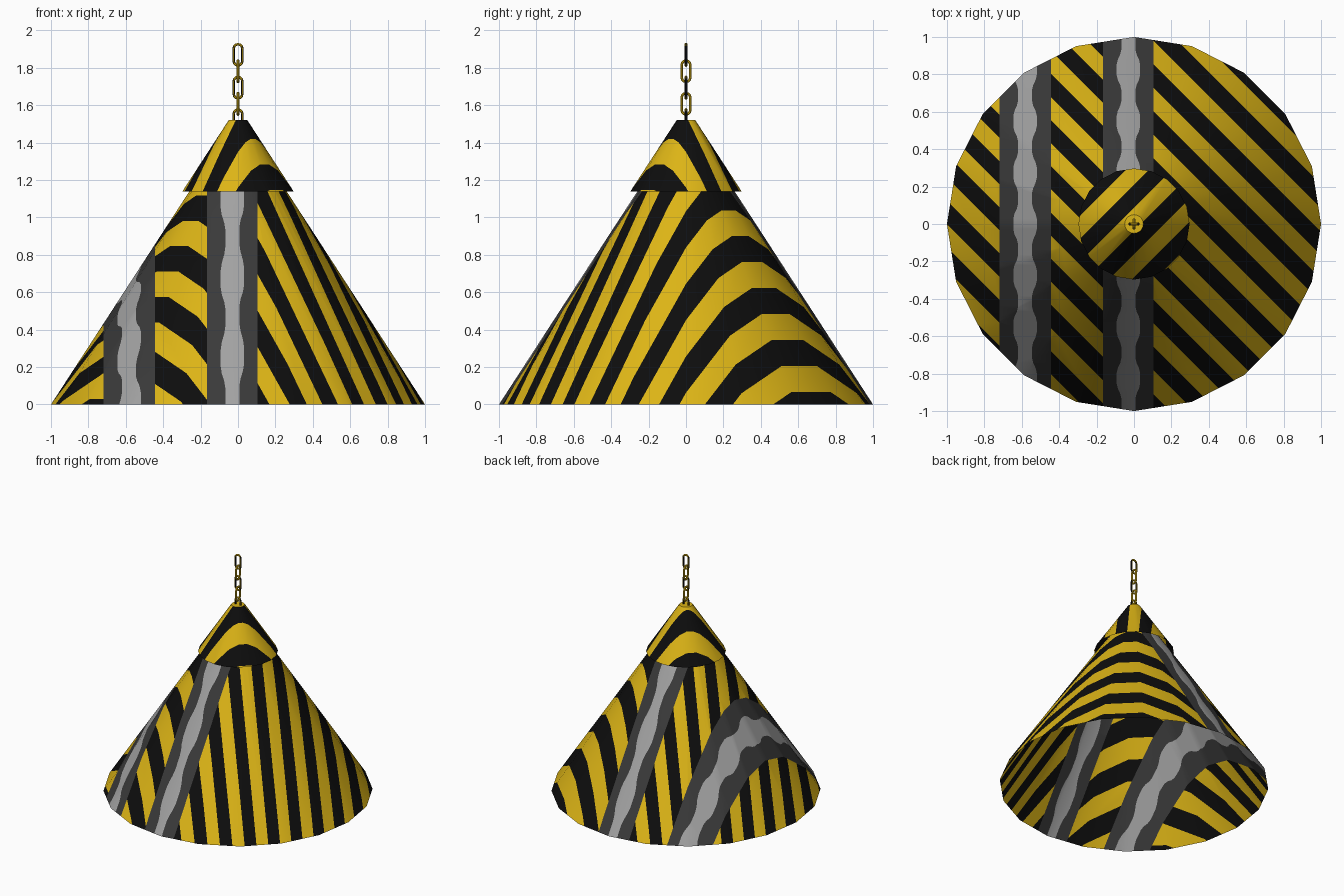
import bpy, bmesh, math
from mathutils import Vector

if "Cube" in bpy.data.objects:
    bpy.data.objects.remove(bpy.data.objects["Cube"])

SIDES = 20
YELLOW, BLACK, DARK, LIGHT = range(4)


def material(name, rgb):
    m = bpy.data.materials.new(name)
    m.diffuse_color = (*rgb, 1)
    m.use_nodes = True
    m.node_tree.nodes["Principled BSDF"].inputs["Base Color"].default_value = m.diffuse_color
    return m


MATS = [material("hazard_yellow", (0.72, 0.46, 0.008)),
        material("hazard_black", (0.004, 0.004, 0.004)),
        material("dark_grey", (0.042, 0.042, 0.042)),
        material("light_grey", (0.36, 0.36, 0.36))]


def finish(bm, name, smooth=True):
    me = bpy.data.meshes.new(name)
    bm.to_mesh(me)
    bm.free()
    ob = bpy.data.objects.new(name, me)
    bpy.context.collection.objects.link(ob)
    for m in MATS:
        me.materials.append(m)
    if smooth:
        bpy.ops.object.select_all(action='DESELECT')
        ob.select_set(True)
        bpy.context.view_layer.objects.active = ob
        bpy.ops.object.shade_smooth_by_angle()
    return ob


def shell(r0, z0, r1, z1, capped=False):
    """Open conical shell of flat quads."""
    bm = bmesh.new()
    rings = [[bm.verts.new((r * math.cos(math.tau * i / SIDES),
                            r * math.sin(math.tau * i / SIDES), z))
              for i in range(SIDES)] for r, z in ((r0, z0), (r1, z1))]
    for i in range(SIDES):
        j = (i + 1) % SIDES
        bm.faces.new((rings[0][i], rings[0][j], rings[1][j], rings[1][i]))
    if capped:
        bm.faces.new(rings[1])
    return bm


def cut(bm, co, no, keep=lambda c: True):
    """Slice the faces whose centre passes the test along a plane."""
    faces = [f for f in bm.faces if keep(f.calc_center_median())]
    edges = {e for f in faces for e in f.edges}
    verts = {v for f in faces for v in f.verts}
    if faces:
        bmesh.ops.bisect_plane(bm, geom=list(verts) + list(edges) + faces,
                               dist=1e-6, plane_co=co, plane_no=no)


# ---- main cone: diagonal hazard stripes and two grey bands ----
STRIPS = [(-0.72, -0.445), (-0.165, 0.105)]
WAVE, STEPS = 0.275, 10
DY = WAVE / STEPS


def strip_of(c):
    for a, b in STRIPS:
        if a < c.x < b:
            return (a + b) / 2
    return None


def wave(i):
    s = 1.6 * math.cos(math.tau * i / STEPS)
    return 0.05 + 0.013 * max(-1, min(1, s))


def region(c):
    """Stripe start and period right or left of the centre band."""
    return (1.085, 0.252) if c.x > 0.1 else (-0.753, 0.247)


bm = shell(1, 0, 0.03, 1.494)
for a, b in STRIPS:
    for x in (a, b):
        cut(bm, (x, 0, 0), (1, 0, 0))

for right in (True, False):
    start, period = (1.085, 0.252) if right else (-0.753, 0.247)
    for k in range(-26, 27):
        c = start + k * period / 2
        if abs(c) < 1.41:
            cut(bm, (c, 0, 0), (1, 1, 0),
                lambda p: strip_of(p) is None and (p.x > 0.1) == right)

# wavy light grey centre line of each band
N = int(1 / DY) + 1
for i in range(-N, N + 1):
    cut(bm, (0, i * DY, 0), (0, 1, 0), lambda p: strip_of(p) is not None)
for a, b in STRIPS:
    mid = (a + b) / 2
    for i in range(-N, N):
        y0, y1 = i * DY, (i + 1) * DY
        for s in (-1, 1):
            d = s * (wave(i + 1) - wave(i))
            cut(bm, (mid + s * wave(i), y0, 0), (DY, -d, 0),
                lambda p: a < p.x < b and y0 < p.y < y1)

for f in bm.faces:
    c = f.calc_center_median()
    mid = strip_of(c)
    if mid is None:
        start, period = region(c)
        f.material_index = BLACK if (c.x + c.y - start) % period < period / 2 else YELLOW
    else:
        i = math.floor(c.y / DY)
        t = c.y / DY - i
        w = wave(i) * (1 - t) + wave(i + 1) * t
        f.material_index = LIGHT if abs(c.x - mid) < w else DARK
finish(bm, "cone_body")

# ---- cap: stripes the other way ----
bm = shell(0.297, 1.14, 0.05, 1.52, capped=True)
CAP_START, CAP_P = 0.037, 0.247
for k in range(-4, 5):
    cut(bm, (CAP_START + k * CAP_P / 2, 0, 0), (1, -1, 0), lambda p: p.z < 1.515)
for f in bm.faces:
    c = f.calc_center_median()
    dark = (c.x - c.y - CAP_START) % CAP_P < CAP_P / 2 and c.z < 1.515
    f.material_index = BLACK if dark else YELLOW
finish(bm, "cone_cap")


# ---- chain: links turned by 90 degrees in turn ----
def link(name, zc, along_x, half_w=0.023, half_h=0.057, wire=0.0075, seg=6, ring=8):
    bm = bmesh.new()
    path = []
    for top in (0, 1):
        for i in range(seg + 1):
            t = math.pi * (i / seg + top)
            path.append((half_w * math.cos(t), half_w * math.sin(t)
                         + (half_h - half_w) * (-1 if top else 1),
                         math.cos(t), math.sin(t)))
    rings = []
    for u, z, nu, nz in path:
        loop = []
        for j in range(ring):
            p = math.tau * (j + 0.5) / ring
            a, b = u + wire * math.cos(p) * nu, wire * math.sin(p)
            h = zc + z + wire * math.cos(p) * nz
            loop.append(bm.verts.new((a, b, h) if along_x else (b, a, h)))
        rings.append(loop)
    for i in range(len(rings)):
        r, q = rings[i], rings[(i + 1) % len(rings)]
        for j in range(ring):
            k = (j + 1) % ring
            bm.faces.new((r[j], r[k], q[k], q[j]))
    bmesh.ops.recalc_face_normals(bm, faces=bm.faces)
    for f in bm.faces:
        side = along_x and abs(f.normal.x) > 0.65
        f.material_index = BLACK if side else YELLOW
    finish(bm, name)


for n in range(5):
    link(f"chain_link_{n + 1}", 1.52 + n * 0.0873, n % 2 == 0)
